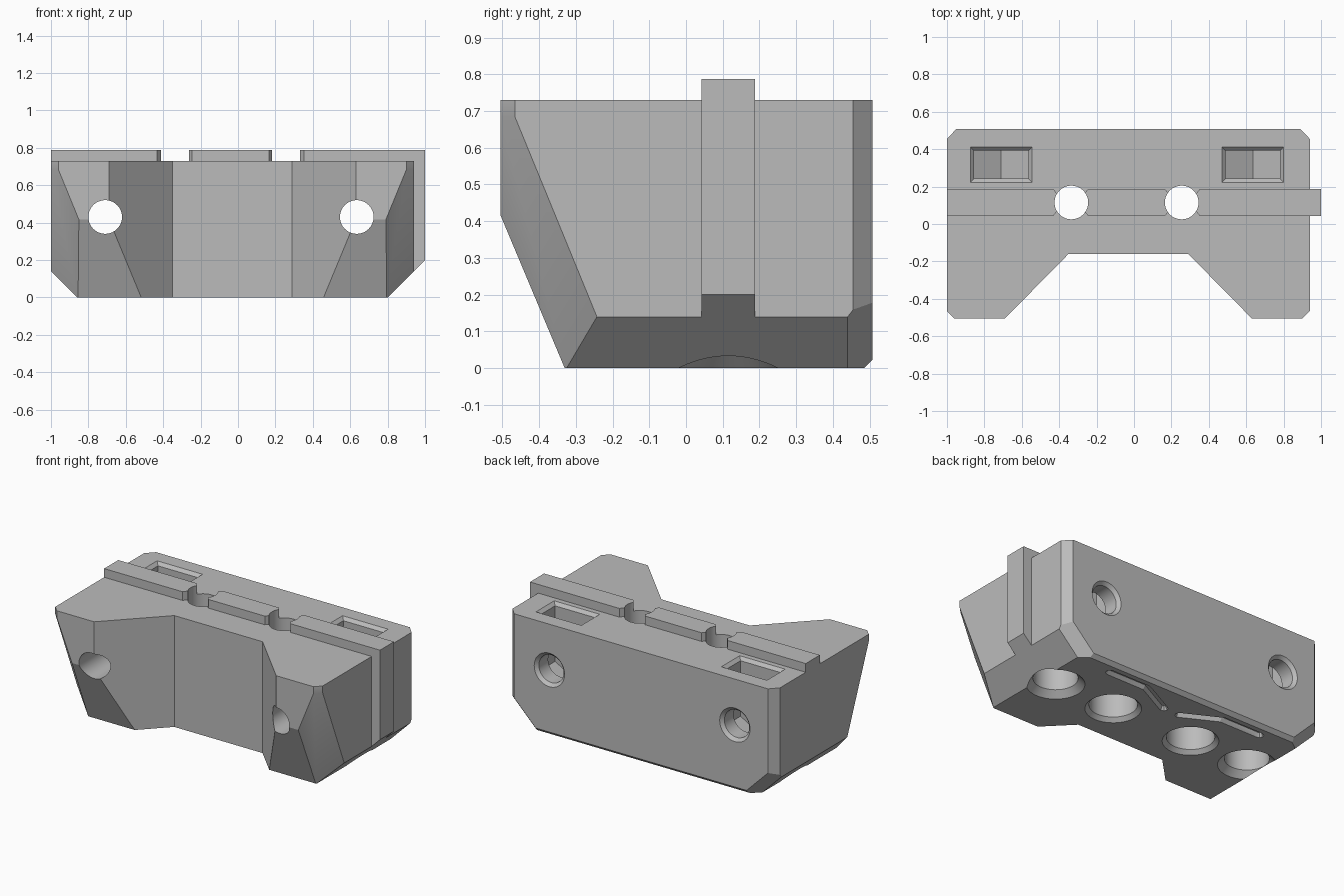
import bpy, bmesh
from math import cos, sin, pi
from mathutils import Matrix, Vector

cube = bpy.data.objects.get("Cube")
if cube:
    bpy.data.objects.remove(cube)

grey = bpy.data.materials.new("plain grey")
grey.use_nodes = True
grey.diffuse_color = (0.5, 0.5, 0.5, 1)
grey.node_tree.nodes["Principled BSDF"].inputs["Base Color"].default_value = (0.5, 0.5, 0.5, 1)

CX = -0.03      # centre of the body
TOP = 0.73      # top of the body
RAIL_TOP = 0.787
RAIL_Y = 0.115
RAIL_HALF = 0.073
BORES = (-0.335, 0.255)
BOLTS = (-0.71, 0.635)


def finish(bm, name):
    bmesh.ops.recalc_face_normals(bm, faces=bm.faces)
    mesh = bpy.data.meshes.new(name)
    bm.to_mesh(mesh)
    bm.free()
    mesh.materials.append(grey)
    obj = bpy.data.objects.new(name, mesh)
    bpy.context.collection.objects.link(obj)
    return obj


def add_prism(bm, points, offset):
    """Extrude a flat polygon along an offset."""
    face = bm.faces.new([bm.verts.new(p) for p in points])
    new = bmesh.ops.extrude_face_region(bm, geom=[face], use_keep_orig=True)["geom"]
    verts = [g for g in new if isinstance(g, bmesh.types.BMVert)]
    bmesh.ops.translate(bm, verts=verts, vec=offset)


def hull(name, points):
    bm = bmesh.new()
    for p in points:
        bm.verts.new(p)
    bmesh.ops.convex_hull(bm, input=bm.verts)
    return finish(bm, name)


def lathe(name, profile, matrix, sides=56):
    """Turn a (radius, height) profile into a closed solid."""
    bm = bmesh.new()
    rings = [[bm.verts.new(matrix @ Vector((r * cos(2 * pi * i / sides),
                                            r * sin(2 * pi * i / sides), h)))
              for i in range(sides)] for r, h in profile]
    for a, b in zip(rings, rings[1:]):
        for i in range(sides):
            j = (i + 1) % sides
            bm.faces.new((a[i], a[j], b[j], b[i]))
    bm.faces.new(rings[0])
    bm.faces.new(rings[-1])
    return finish(bm, name)


def cut(target, cutter, keep=False):
    mod = target.modifiers.new("cut", 'BOOLEAN')
    mod.operation = 'DIFFERENCE'
    mod.solver = 'EXACT'
    mod.object = cutter
    bpy.context.view_layer.objects.active = target
    bpy.ops.object.modifier_apply(modifier=mod.name)
    if not keep:
        bpy.data.objects.remove(cutter)


def trim(bm, normal, limit):
    """Remove everything where normal . p exceeds the limit, and close the cut."""
    n = Vector(normal)
    bmesh.ops.bisect_plane(bm, geom=bm.verts[:] + bm.edges[:] + bm.faces[:], dist=1e-5,
                           plane_co=n * (limit / n.length_squared), plane_no=n, clear_outer=True)
    bmesh.ops.holes_fill(bm, edges=[e for e in bm.edges if e.is_boundary], sides=0)


# Body: plan outline extruded upwards, then planed off
half = [(0.32, -0.16), (0.66, -0.505), (0.93, -0.505), (0.97, -0.465),
        (0.97, 0.455), (0.92, 0.508)]
outline = half + [(-x, y) for x, y in reversed(half)]
bm = bmesh.new()
add_prism(bm, [(x, y, 0) for x, y in outline], (0, 0, TOP))
bmesh.ops.recalc_face_normals(bm, faces=bm.faces)
trim(bm, (0, -1, -0.42), 0.33)               # raked front
trim(bm, (0, 1, -1), 0.485)                  # lower back edge
for s in (-1, 1):
    trim(bm, (s, -1, -0.41), 1.155)          # front corner
    trim(bm, (s, 0, -1), 0.83)               # lower side
    trim(bm, (s, 1.3, -1), 1.402)            # lower back corner
bmesh.ops.translate(bm, verts=bm.verts, vec=(CX, 0, 0))
body = finish(bm, "body")

# Rail in three pieces with tapered ends, plus a tab down one side
bm = bmesh.new()
low, high = RAIL_Y - RAIL_HALF, RAIL_Y + RAIL_HALF
spans = [(-1, BORES[0] - 0.097, 0, 1), (BORES[0] + 0.09, BORES[1] - 0.09, 1, 1),
         (BORES[1] + 0.097, 0.93, 1, 0)]
for x0, x1, t0, t1 in spans:
    ring = [(x0, low), (x1, low)]
    if t1:
        ring += [(x1 + 0.03, low + 0.04), (x1 + 0.03, high - 0.04)]
    ring += [(x1, high), (x0, high)]
    if t0:
        ring += [(x0 - 0.03, high - 0.04), (x0 - 0.03, low + 0.04)]
    add_prism(bm, [(x, y, TOP - 0.01) for x, y in ring], (0, 0, RAIL_TOP - TOP + 0.01))
tab = [(0.93, 0.13), (1, 0.2), (1, RAIL_TOP), (0.93, RAIL_TOP)]
add_prism(bm, [(x, low, z) for x, z in tab], (0, high - low, 0))
rail = finish(bm, "rail")

# Vertical screw bores with flared counterbores underneath
for x in BORES:
    bore = lathe("bore_cutter", [(0.19, -0.025), (0.142, 0.025), (0.142, 0.22),
                                 (0.09, 0.22), (0.09, 0.9)],
                 Matrix.Translation((x, RAIL_Y, 0)))
    cut(body, bore, keep=True)
    cut(rail, bore)

# Outer blind sockets underneath
for x in (-0.765, 0.695):
    cut(body, lathe("socket_cutter", [(0.202, -0.03), (0.132, 0.04), (0.132, 0.2)],
                    Matrix.Translation((x, RAIL_Y, 0))))

# Front-to-back bolt holes and their nut pockets
for x in BOLTS:
    turn = Matrix.Translation((x, 0, 0.43)) @ Matrix.Rotation(-pi / 2, 4, 'X')
    cut(body, lathe("bolt_cutter", [(0.09, -0.7), (0.09, 0.488), (0.122, 0.52)], turn))
    w = 0.145
    nut = [(-w, 0.9), (-w, 0.346), (0, 0.263), (w, 0.346), (w, 0.9)]
    cut(body, hull("nut_cutter", [(x + dx, y, z) for dx, z in nut for y in (0.242, 0.392)]))
    cut(body, hull("flare_cutter", [(x + sx * (w + g), 0.317 + sy * (0.075 + g), TOP - 0.02 + g)
                                    for sx in (-1, 1) for sy in (-1, 1) for g in (0, 0.024)]))

# Bent grooves underneath with sloping sides
path = [(0.06, 0.305), (0.29, 0.425), (0.57, 0.425)]
for s in (-1, 1):
    for a, b in zip(path, path[1:]):
        points = [(CX + s * px + r * cos(k * pi / 4), py + r * sin(k * pi / 4), z)
                  for px, py in (a, b) for r, z in ((0.03, -0.005), (0.012, 0.025))
                  for k in range(8)]
        cut(body, hull("groove_cutter", points))

# Smooth round holes, keep every edge crisp
for obj in (body, rail):
    bpy.ops.object.select_all(action='DESELECT')
    obj.select_set(True)
    bpy.context.view_layer.objects.active = obj
    bpy.ops.object.shade_smooth_by_angle(angle=pi / 9)
